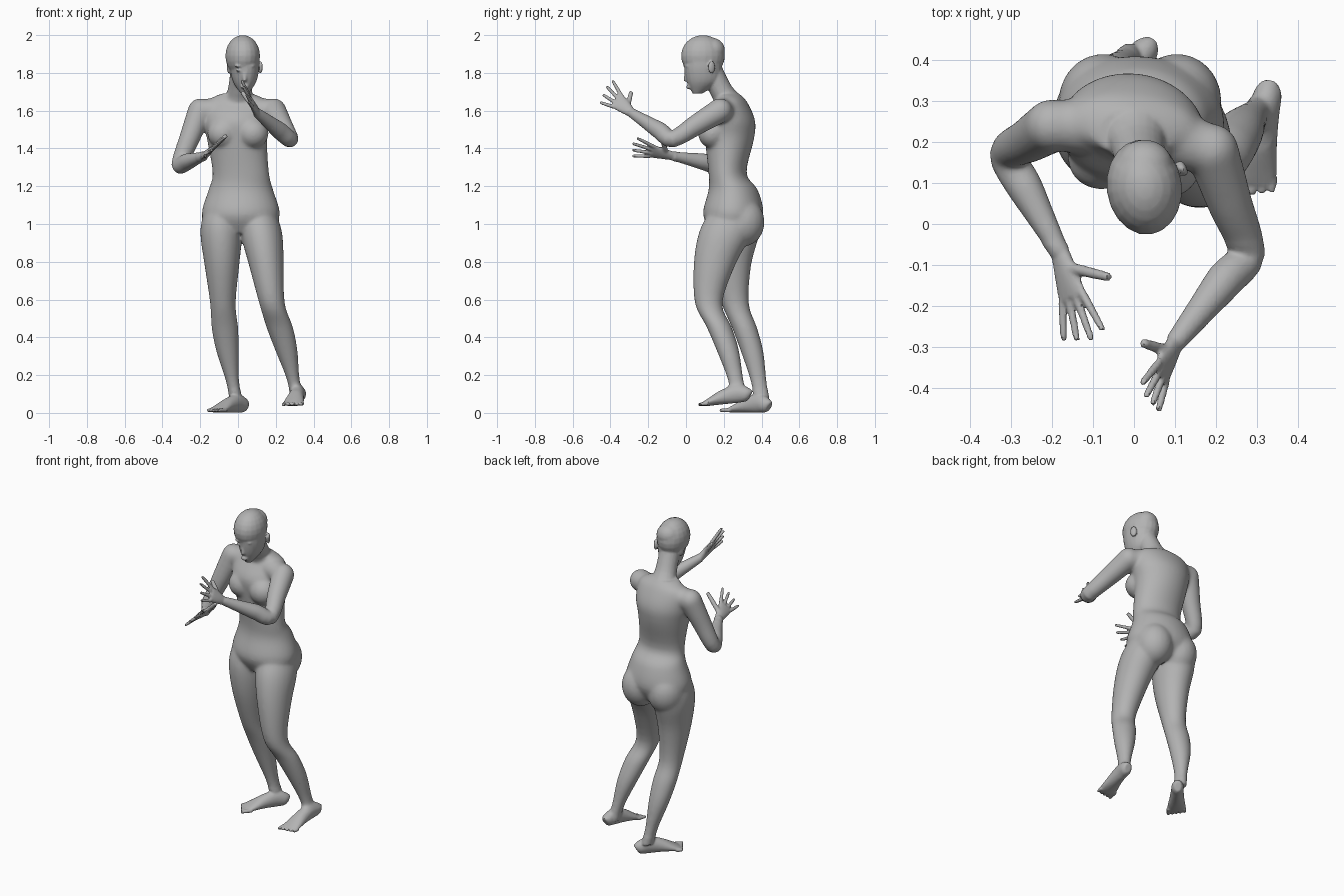
import bpy, bmesh, math
from mathutils import Vector, Matrix

default_cube = bpy.data.objects.get("Cube")
if default_cube:
    bpy.data.objects.remove(default_cube)

UP = Vector((0, 0, 1))
ACROSS = Vector((1, 0, 0))
BACK = Vector((0, 1, 0))
bm = bmesh.new()


def section(centre, width, depth):
    return Vector((*centre, width, depth))


def spline(rows, steps=4):
    """Smooth the run of sections, passing through each of them."""
    result = []
    last = len(rows) - 1
    for i in range(last):
        start, end = rows[i], rows[i + 1]
        leave = (end - rows[max(i - 1, 0)]) / 2
        arrive = (rows[min(i + 2, last)] - start) / 2
        for step in range(steps):
            t = step / steps
            ease = t * t * (3 - t - t)
            result.append(start.lerp(end, ease)
                          + leave * t * (1 - t) * (1 - t)
                          - arrive * t * t * (1 - t))
    return result + [rows[last]]


def loft(rows, side=ACROSS, axis=None, sides=20):
    """Skin elliptical sections; they face along the path unless axis is set."""
    rows = spline(rows)
    centres = [Vector(row[:3]) for row in rows]
    rings = []
    for i, row in enumerate(rows):
        before = centres[max(i - 1, 0)]
        after = centres[min(i + 1, len(rows) - 1)]
        along = axis or (after - before).normalized()
        u = (side - along * side.dot(along)).normalized()
        v = along.cross(u)
        angles = [math.tau * k / sides for k in range(sides)]
        rings.append([bm.verts.new(centres[i] + u * row[3] * math.cos(angle)
                                   + v * row[4] * math.sin(angle)) for angle in angles])
    for lower, upper in zip(rings, rings[1:]):
        for k in range(sides):
            bm.faces.new((lower[k - 1], lower[k], upper[k], upper[k - 1]))
    bm.faces.new(reversed(rings[0]))
    bm.faces.new(rings[-1])


def ball(centre, radii, turn=0.0):
    matrix = (Matrix.Translation(centre) @ Matrix.Rotation(turn, 4, 'Z')
              @ Matrix.Diagonal((*radii, 1)))
    bmesh.ops.create_uvsphere(bm, u_segments=20, v_segments=12, radius=1, matrix=matrix)


def digit(root, tip, radius, side):
    """Finger or toe with a rounded end."""
    loft([section(root, radius, radius),
          section(root.lerp(tip, .9), radius * .8, radius * .8),
          section(tip, radius * .4, radius * .4)], side, sides=10)


def arm(collar, shoulder, elbow, wrist):
    """Collar to shoulder, then the limb itself."""
    loft([section(collar, .075, .075), section(collar.lerp(shoulder, .5), .07, .073),
          section(shoulder, .06, .06)], UP)
    rows = []
    for t, radius in ((0, .066), (.5, .056), (1, .045)):
        rows.append(section(shoulder.lerp(elbow, t), radius, radius))
    for t, radius in ((.3, .046), (.6, .037), (1, .025)):
        rows.append(section(elbow.lerp(wrist, t), radius, radius))
    loft(rows, UP)
    ball(shoulder, [.066] * 3)


def hand(wrist, tip, spread, thumb):
    """Flat palm, four fingers fanned along spread, and a thumb."""
    knuckles = wrist.lerp(tip, .5)
    half = spread.length / 2
    loft([section(wrist, .025, .02),
          section(wrist.lerp(knuckles, .5), half, .018),
          section(knuckles, half + .01, .013)], spread)
    for i in range(4):
        offset = spread * (i / 3 - .5)
        root = knuckles + offset
        end = (tip + offset + offset).lerp(root, abs(i - 2) * .1)
        digit(root, end, .011, spread)
    digit(wrist.lerp(knuckles, .3), thumb, .015, UP)


def leg(hip, knee, ankle, out):
    """Tapering thigh bowed forward, then a calf bowed back and outward."""
    rows = []
    for t, width, depth in ((-.35, .05, .07), (-.15, .095, .125), (.1, .11, .14),
                            (.5, .092, .11), (1, .068, .073)):
        bow = BACK * -.02 * math.sin(math.pi * max(t, 0))
        rows.append(section(hip.lerp(knee, t) + bow, width, depth))
    for t, width, depth in ((.25, .071, .067), (.5, .06, .06), (.8, .036, .043), (1, .034, .042)):
        bow = (BACK * .02 + out * .01) * math.sin(math.pi * t)
        rows.append(section(knee.lerp(ankle, t) + bow, width, depth))
    loft(rows, axis=UP, sides=24)


def foot(heel, toe, inner):
    """Heel, instep and ball along the sole, then five toes."""
    ahead = toe - heel
    side = ahead.cross(UP).normalized() * inner
    rows = []
    for t, width, height in ((0, .02, .03), (.07, .034, .04), (.25, .036, .05),
                             (.5, .042, .04), (.75, .053, .022), (.86, .05, .014)):
        rows.append(section(heel + ahead * t + UP * height, width, height))
    loft(rows, side)
    for i in range(5):
        root = heel + ahead * .78 + side * (2 - i) * .023 + UP * .014
        digit(root, root + ahead * (.23 - .025 * i), .012, side)


# Torso, crotch to collar
torso = ((.25, .95, .16, .11), (.25, 1.05, .208, .16), (.25, 1.18, .172, .13),
         (.22, 1.27, .15, .1), (.23, 1.45, .16, .13), (.23, 1.55, .178, .135),
         (.24, 1.65, .16, .08), (.22, 1.69, .08, .06))
loft([section((.015 - .02 * (z > 1.4), y, z), width, depth) for y, z, width, depth in torso],
     ACROSS - BACK * .1, UP, 32)
for s in (-1, 1):
    ball((s * .08, .15 - s * .01, 1.48), (.083, .077, .08))
    ball((.015 + s * .09, .3, 1.01), (.11, .117, .13))

# Neck, jaw and cranium
loft([section((0, .24, 1.62), .1, .08), section((.01, .19, 1.7), .066, .06),
      section((.02, .13, 1.82), .06, .06)])
face = Vector((.035, 0, 1.8))
turn = .13
loft([section(face + BACK * .06 - UP * .11, .02, .025),
      section(face + BACK * .09 - UP * .05, .06, .085),
      section(face + BACK * .09 + UP * .02, .077, .1),
      section(face + BACK * .09 + UP * .08, .078, .1)], ACROSS + BACK * turn, UP)
ball((.025, .09, 1.89), (.092, .117, .11), turn)
ball((.025, .14, 1.92), (.07, .066, .065), turn)

# Nose, lips, brows, eyes and ears
digit(face + BACK * .01 + UP * .03, face - BACK * .003 - UP * .045, .014, ACROSS)
for drop in (.07, .08):
    ball(face + BACK * .014 - UP * drop, (.022, .014, .005), turn)
for s in (-1, 1):
    across = (ACROSS + BACK * turn) * s
    ball(face + across * .03 + BACK * .004 + UP * .036, (.024, .014, .008), turn)
    ball(face + across * .032 + BACK * .008 + UP * .012, (.015, .012, .007), turn)
    ball(face + across * .083 + BACK * .125 + UP * .03, (.011, .021, .034), turn + s * .35)

# Arms and hands, left then right
collar = Vector((0, .24, 1.6))
wrist = Vector((.1, -.29, 1.59))
arm(collar, Vector((.19, .18, 1.6)), Vector((.275, -.07, 1.45)), wrist)
hand(wrist, Vector((.035, -.435, 1.71)), Vector((-.02, .04, .06)), Vector((.02, -.29, 1.7)))
wrist = Vector((-.18, -.07, 1.36))
arm(collar, Vector((-.2, .24, 1.6)), Vector((-.31, .17, 1.315)), wrist)
hand(wrist, Vector((-.12, -.29, 1.41)), Vector((.05, .02, .05)), Vector((-.06, -.13, 1.47)))

# Legs and feet, left then right
leg(Vector((.12, .22, .98)), Vector((.18, .12, .58)), Vector((.31, .28, .09)), ACROSS)
foot(Vector((.33, .34, .06)), Vector((.285, .06, .03)), 1)
leg(Vector((-.09, .25, .98)), Vector((-.08, .26, .58)), Vector((-.01, .4, .07)), -ACROSS)
foot(Vector((.04, .44, 0)), Vector((-.14, .21, 0)), -1)

# Fuse every part into one skin
bmesh.ops.recalc_face_normals(bm, faces=bm.faces)
mesh = bpy.data.meshes.new("body")
bm.to_mesh(mesh)
bm.free()
body = bpy.data.objects.new("body", mesh)
bpy.context.collection.objects.link(body)
bpy.context.view_layer.objects.active = body
body.select_set(True)


def apply_modifier(kind, **settings):
    modifier = body.modifiers.new(kind, kind)
    for key, value in settings.items():
        setattr(modifier, key, value)
    bpy.ops.object.modifier_apply(modifier=modifier.name)


apply_modifier('REMESH', mode='VOXEL', voxel_size=.006)

# Blend the trunk and limbs strongly, the face, hands and feet lightly
trunk = body.vertex_groups.new(name="trunk")
trunk.add([v.index for v in body.data.vertices if .12 < v.co.z < 1.68 and v.co.y > -.05],
          1, 'REPLACE')
apply_modifier('SMOOTH', vertex_group="trunk", iterations=40)
apply_modifier('SMOOTH', iterations=3)
apply_modifier('DECIMATE', ratio=.35)

skin = bpy.data.materials.new("grey")
skin.use_nodes = True
grey = (.45, .45, .45, 1)
skin.diffuse_color = grey
skin.node_tree.nodes["Principled BSDF"].inputs["Base Color"].default_value = grey
body.data.materials.clear()
body.data.materials.append(skin)
bpy.ops.object.shade_smooth_by_angle(angle=math.radians(40))
